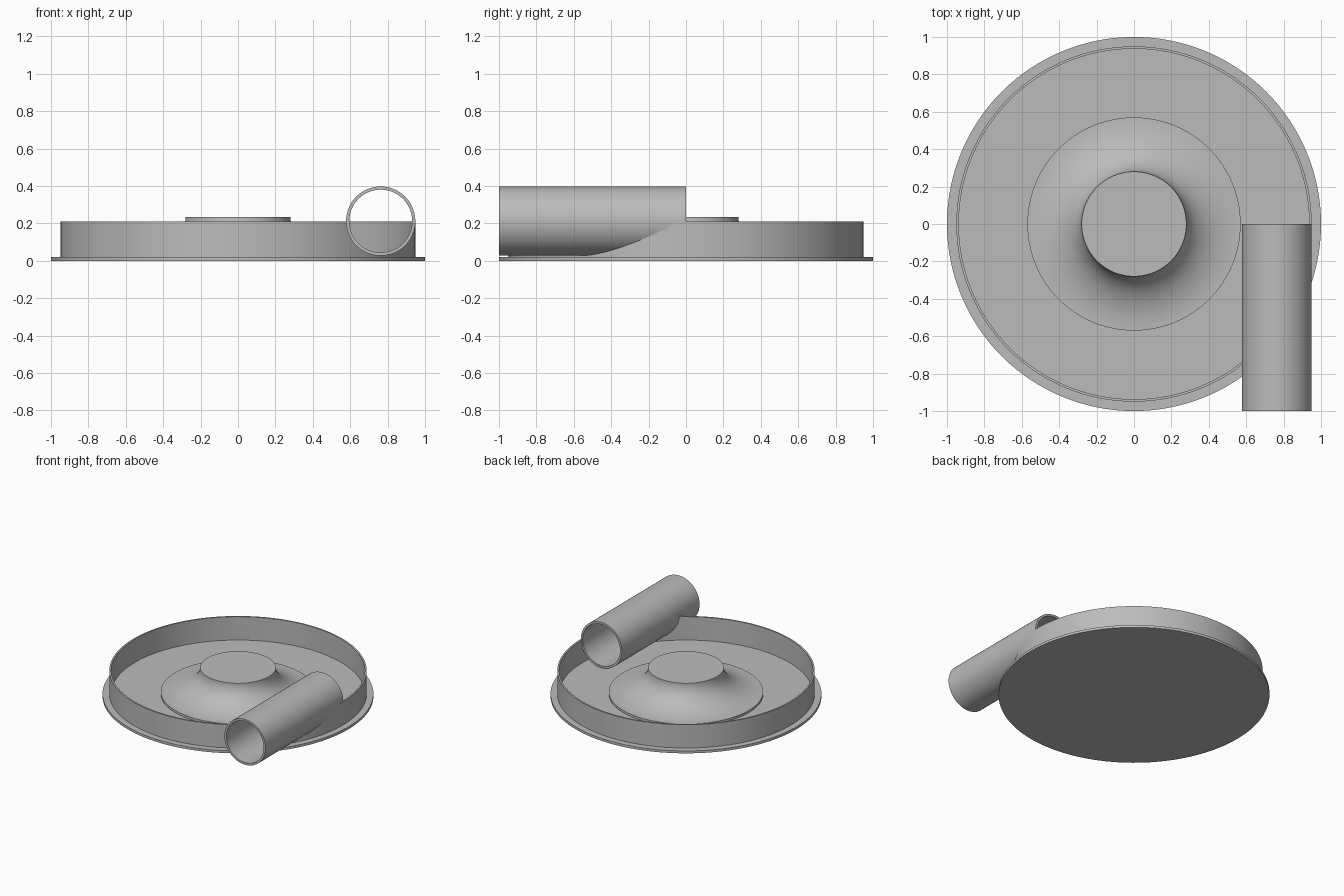
import bpy, math
from mathutils import Matrix

cube = bpy.data.objects.get("Cube")
if cube:
    bpy.data.objects.remove(cube, do_unlink=True)

# Single plain grey material
grey = bpy.data.materials.new("plain grey")
grey.use_nodes = True
colour = (0.5, 0.5, 0.5, 1)
grey.diffuse_color = colour
grey.node_tree.nodes["Principled BSDF"].inputs["Base Color"].default_value = colour


def lathe(name, profile, matrix=Matrix(), closed=False, steps=128):
    """Revolve (radius, height) points about z; closed profiles make rings, open ones get capped."""
    n = len(profile)
    verts, faces = [], []
    for i in range(steps):
        a = 2 * math.pi * i / steps
        verts += [(r * math.cos(a), r * math.sin(a), z) for r, z in profile]
    for i in range(steps):
        p, q = i * n, (i + 1) % steps * n
        for j in range(n if closed else n - 1):
            k = (j + 1) % n
            faces.append((p + j, q + j, q + k, p + k))
    if not closed:
        faces.append([i * n for i in reversed(range(steps))])
        faces.append([i * n + n - 1 for i in range(steps)])
    mesh = bpy.data.meshes.new(name)
    mesh.from_pydata(verts, [], faces)
    mesh.transform(matrix)
    mesh.materials.append(grey)
    obj = bpy.data.objects.new(name, mesh)
    bpy.context.collection.objects.link(obj)
    return obj


def ring(inner, outer, low, high):
    return [(inner, low), (outer, low), (outer, high), (inner, high)]


def activate(obj):
    bpy.ops.object.select_all(action='DESELECT')
    obj.select_set(True)
    bpy.context.view_layer.objects.active = obj


# Flat base plate and the upright rim wall
base = lathe("base_plate", [(1, 0), (1, 0.02)])
wall = lathe("rim_wall", ring(0.937, 0.95, 0.02, 0.21), closed=True)

# Central hub with a concave flared side
flare = [(0.57, 0.02)]
for i in range(25):
    a = math.pi / 2 * i / 24
    flare.append((0.57 - 0.29 * math.sin(a), 0.235 - 0.197 * math.cos(a)))
hub = lathe("flared_hub", flare)

# Side pipe, open at both ends, running from the middle to the front
along_y = Matrix.Translation((0.763, 0, 0.212)) @ Matrix.Rotation(math.pi / 2, 4, 'X')
pipe = lathe("side_pipe", ring(0.168, 0.185, 0, 1), along_y, closed=True)

# Clear the pipe bore through the wall
cutter = lathe("bore_cutter", [(0.176, -0.002), (0.176, 1.1)], along_y)
cutter.hide_render = True
cut = wall.modifiers.new("bore", 'BOOLEAN')
cut.operation = 'DIFFERENCE'
cut.solver = 'EXACT'
cut.object = cutter
activate(wall)
bpy.ops.object.modifier_apply(modifier=cut.name)
bpy.data.objects.remove(cutter, do_unlink=True)

for obj in (base, wall, hub, pipe):
    activate(obj)
    bpy.ops.object.shade_smooth_by_angle(angle=math.radians(30))
